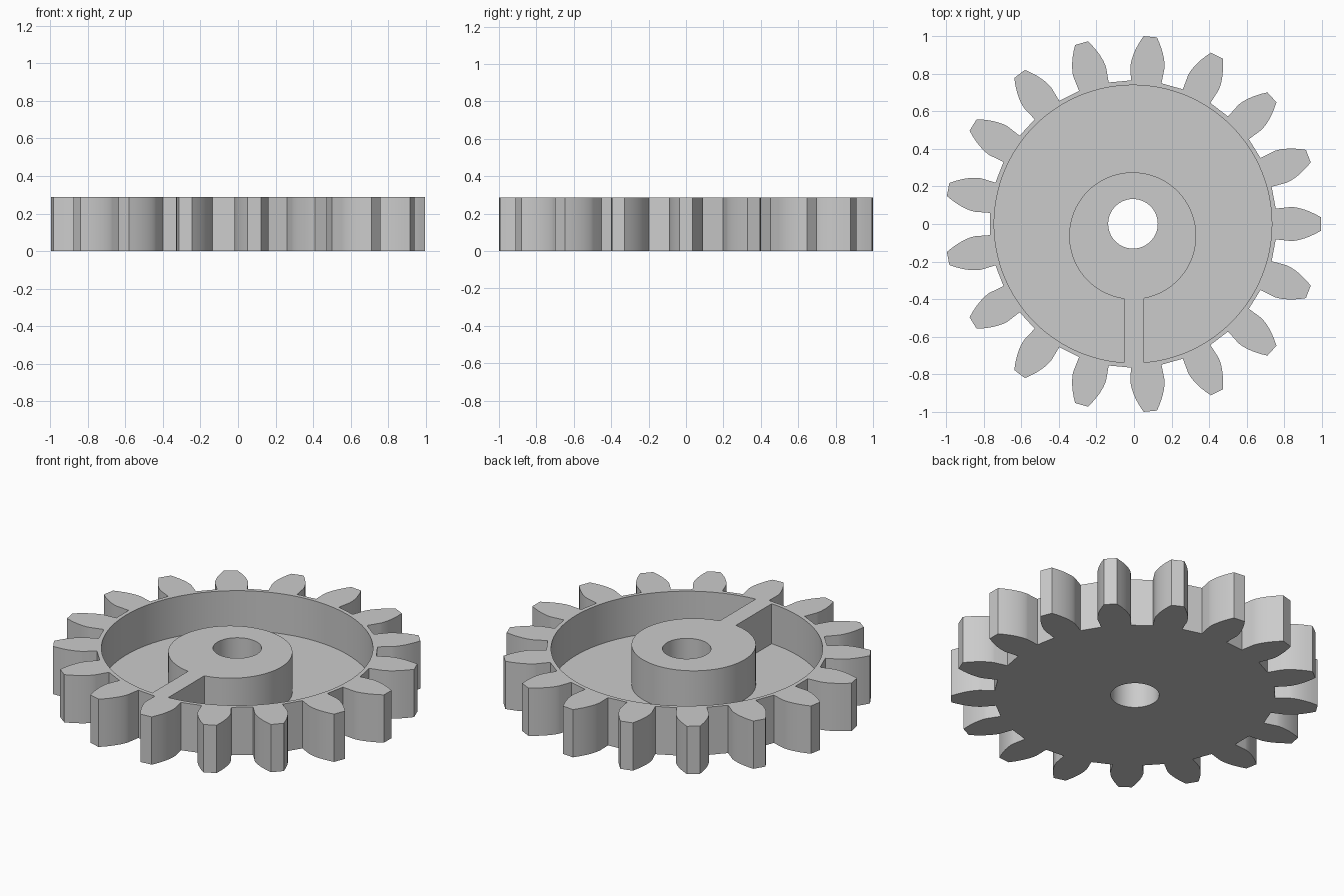
import bpy, bmesh, math
from mathutils import Vector

if "Cube" in bpy.data.objects:
    bpy.data.objects.remove(bpy.data.objects["Cube"], do_unlink=True)

TEETH = 17
TIP_R = 1.0015
MODULE = 2 * TIP_R / (TEETH + 2)
PITCH_R = MODULE * TEETH / 2
BASE_R = PITCH_R * math.cos(math.radians(20))
ROOT_R = PITCH_R - 1.25 * MODULE
HEIGHT = 0.287
FLOOR = 0.047
CX = -0.0055

grey = bpy.data.materials.new("plain grey")
grey.use_nodes = True
colour = (0.6, 0.6, 0.6, 1)
grey.diffuse_color = colour
grey.node_tree.nodes["Principled BSDF"].inputs["Base Color"].default_value = colour


def prism(name, outline, z0, z1):
    """Extrude a closed 2D outline from z0 to z1."""
    bm = bmesh.new()
    face = bm.faces.new([bm.verts.new((x, y, z0)) for x, y in outline])
    top = bmesh.ops.extrude_face_region(bm, geom=[face])["geom"]
    moved = [v for v in top if isinstance(v, bmesh.types.BMVert)]
    bmesh.ops.translate(bm, verts=moved, vec=Vector((0, 0, z1 - z0)))
    bmesh.ops.recalc_face_normals(bm, faces=bm.faces)
    mesh = bpy.data.meshes.new(name)
    bm.to_mesh(mesh)
    bm.free()
    mesh.materials.append(grey)
    obj = bpy.data.objects.new(name, mesh)
    bpy.context.collection.objects.link(obj)
    return obj


def polar(r, a):
    return CX + r * math.cos(a), r * math.sin(a)


def circle(x, y, r, n):
    return [(x + r * math.cos(2 * math.pi * i / n),
             y + r * math.sin(2 * math.pi * i / n)) for i in range(n)]


def cut(target, cutter):
    """Subtract the cutter from the target and remove it."""
    cutter.hide_render = True
    mod = target.modifiers.new("cut", "BOOLEAN")
    mod.operation = "DIFFERENCE"
    mod.solver = "EXACT"
    mod.object = cutter
    bpy.context.view_layer.objects.active = target
    bpy.ops.object.modifier_apply(modifier=mod.name)
    bpy.data.objects.remove(cutter, do_unlink=True)


def involute(a):
    return math.tan(a) - a


# Half tooth: straight undercut, then involute flank up to the tip
base_half = math.pi / (2 * TEETH) + involute(math.radians(20))
flank = [(ROOT_R, base_half)]
STEPS = 8
for i in range(STEPS + 1):
    r = BASE_R + (TIP_R - BASE_R) * (i / STEPS) ** 1.5
    flank.append((r, base_half - involute(math.acos(min(1, BASE_R / r)))))

# Full toothed outline, one tooth centred on +x
outline = []
for t in range(TEETH):
    mid = 2 * math.pi * t / TEETH
    outline += [polar(r, mid - a) for r, a in flank]
    outline += [polar(r, mid + a) for r, a in reversed(flank)]
gear = prism("gear_wheel", outline, 0, HEIGHT)

# Recess that leaves the off-centre hub and the single spoke standing
pocket = prism("recess_cutter", circle(CX, 0, 0.739, 128), FLOOR, 0.5)
cut(pocket, prism("hub_shape", circle(-0.007, -0.063, 0.338, 96), -0.1, 0.6))
spoke = [(-0.053, -0.9), (0.053, -0.9), (0.053, -0.2), (-0.053, -0.2)]
cut(pocket, prism("spoke_shape", spoke, -0.1, 0.6))
cut(gear, pocket)

# Shaft hole
cut(gear, prism("bore_cutter", circle(CX, 0.001, 0.132, 64), -0.1, 0.6))

# Smooth curved walls, crisp edges
bpy.ops.object.select_all(action="DESELECT")
gear.select_set(True)
bpy.context.view_layer.objects.active = gear
bpy.ops.object.shade_smooth_by_angle(angle=math.radians(25))
